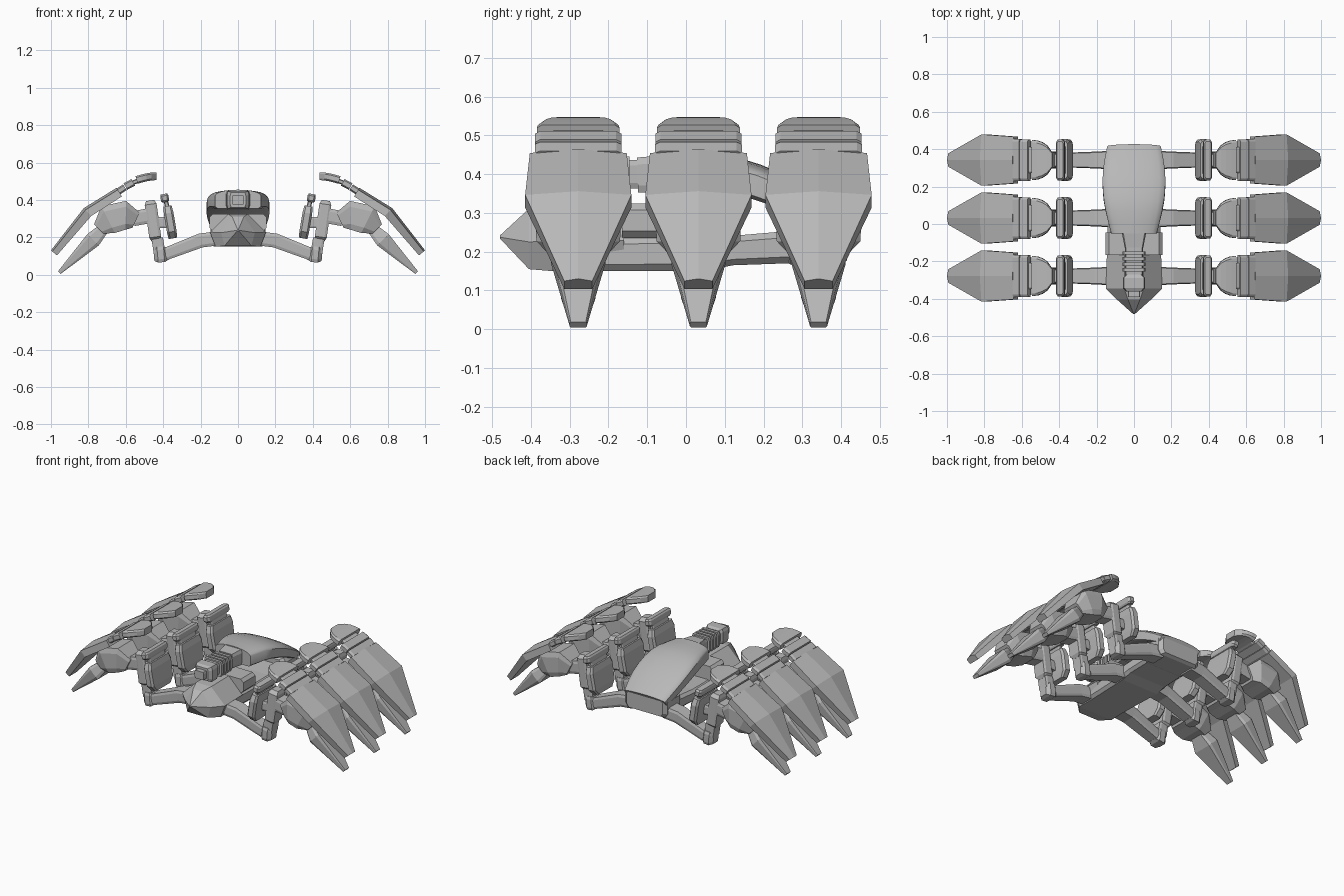
import bpy, bmesh, math
from mathutils import Vector

if "Cube" in bpy.data.objects:
    bpy.data.objects.remove(bpy.data.objects["Cube"])

grey = bpy.data.materials.new("plain grey")
grey.diffuse_color = (0.48, 0.48, 0.48, 1)
grey.use_nodes = True
grey.node_tree.nodes["Principled BSDF"].inputs["Base Color"].default_value = grey.diffuse_color


def mirrored(half):
    """Complete a unit cross-section (width, thickness) from its right half."""
    return half + [(-u, v) for u, v in reversed(half) if u > 0]


BOX = mirrored([(.88, -1), (1, -.6), (1, .6), (.88, 1)])
SLAB = mirrored([(1, -1), (1, .55), (0, 1)])
HULL = mirrored([(.8, -1), (1, -.1), (.35, 1)])
DOME = mirrored([(.9, -1), (1, -.8)] +
                [(math.cos(math.pi * i / 10), .35 + .65 * math.sin(math.pi * i / 10)) for i in range(5)] + [(0, 1)])


def loft(name, path, section=BOX, side=0, y=0, upright=False):
    """Loft a section along points (run, height, half thickness, half width).
    side = +-1 runs along x at depth y; side = 0 runs along y, centred on x."""
    bm = bmesh.new()
    rings = []
    for i, (r, z, t, w) in enumerate(path):
        a, b = path[max(i - 1, 0)], path[min(i + 1, len(path) - 1)]
        d = Vector((b[0] - a[0], b[1] - a[1])).normalized()
        n = Vector((0, 1)) if upright else Vector((-d.y, d.x))
        if n.y < 0:
            n = -n
        ring = []
        for u, v in section:
            run, h = r + n.x * v * t, z + n.y * v * t
            ring.append(bm.verts.new((side * run, y + u * w, h) if side else (u * w, run, h)))
        rings.append(ring)
    k = len(section)
    for p, q in zip(rings, rings[1:]):
        for j in range(k):
            bm.faces.new((p[j], p[(j + 1) % k], q[(j + 1) % k], q[j]))
    bm.faces.new(rings[0])
    bm.faces.new(rings[-1])
    bmesh.ops.recalc_face_normals(bm, faces=bm.faces)
    me = bpy.data.meshes.new(name)
    bm.to_mesh(me)
    bm.free()
    ob = bpy.data.objects.new(name, me)
    bpy.context.collection.objects.link(ob)
    me.materials.append(grey)
    return ob


def bar(start, end, t, w, chamfer=0.0):
    """Straight path of constant size; chamfer insets both ends."""
    a, b = Vector(start), Vector(end)
    if not chamfer:
        return [(*a, t, w), (*b, t, w)]
    step = (b - a).normalized() * chamfer
    ts, ws = t - chamfer * .5, w - chamfer
    return [(*a, ts, ws), (*(a + step), t, w), (*(b - step), t, w), (*b, ts, ws)]


def limbs(part, path, section=BOX):
    """Repeat a limb part on both sides in all three rows."""
    for side, label in ((1, "right"), (-1, "left")):
        for i, row in enumerate(("front", "middle", "rear")):
            loft(f"{label}_{row}_{part}", path, section, side, -.278 + .31 * i)


# Hull: pointed nose, long base, raised deck and rear block
loft("nose", [(-.48, .238, .004, .006), (-.405, .233, .078, .09),
              (-.345, .237, .087, .15), (-.16, .237, .087, .145)], HULL, upright=True)
loft("hull_base", [(-.33, .193, .043, .13), (.05, .195, .045, .145),
                   (.12, .203, .038, .145), (.40, .22, .045, .14)], upright=True)
loft("deck", bar((-.165, .28), (-.045, .28), .045, .153))
loft("rear_block", bar((.25, .23), (.415, .23), .063, .147, .02))

# Arched back shell rising from the rear block
arch = []
for i in range(9):
    s = i / 8
    arch.append((-.05 + .46 * s, .405 - .14 * max(0, (s - .25) / .75) ** 1.6,
                 .05 - .018 * s * s, .122 + .046 * math.sin(math.pi * .85 * s)))
shell = loft("back_shell", arch, DOME)
bpy.ops.object.select_all(action='DESELECT')
shell.select_set(True)
bpy.context.view_layer.objects.active = shell
bpy.ops.object.shade_smooth_by_angle(angle=math.radians(35))

# Ribbed neck and turret over the nose
loft("neck_core", bar((-.28, .40), (-.03, .40), .037, .048))
loft("neck_collar", [(-.125, .398, .045, .05), (-.04, .40, .05, .066)])
for i in range(4):
    y = -.155 - .03 * i
    loft("neck_rib", bar((y - .009, .398), (y + .009, .398), .048, .062))
loft("turret", bar((-.36, .40), (-.27, .40), .048, .06, .018))
loft("turret_muzzle", bar((-.39, .40), (-.35, .40), .025, .032))

# Arm, shin and guard plate
limbs("arm", [(.11, .195, .038, .05), (.20, .183, .038, .045), (.39, .11, .033, .038)])
limbs("elbow", bar((.375, .112), (.45, .105), .042, .045, .02))
limbs("knee", bar((.42, .12), (.432, .195), .031, .036))
limbs("shin", bar((.44, .182), (.47, .397), .032, .046, .02))
limbs("shin_pivot", bar((.35, .28), (.46, .28), .03, .035))
limbs("guard_plate", [(.348, .195, .023, .075), (.354, .23, .026, .108),
                      (.371, .33, .026, .112), (.377, .368, .022, .098)])
limbs("guard_neck", bar((.377, .36), (.388, .40), .012, .08))
limbs("guard_cap", bar((.388, .388), (.396, .432), .022, .11, .01))

# Claw with its lower talon
limbs("claw_joint", bar((.45, .32), (.56, .30), .04, .043))
limbs("claw_block", [(.545, .292, .045, .055), (.60, .318, .077, .085),
                     (.695, .295, .08, .085), (.745, .245, .035, .06)])
limbs("lower_claw", [(.72, .245, .03, .045), (.775, .187, .043, .07), (.955, .012, .01, .022)])

# Upper armour shell with banded hinge and rounded cap
limbs("upper_shell", [(.635, .442, .027, .125), (.805, .335, .029, .137), (.984, .117, .021, .036)], SLAB)
limbs("shell_hinge", bar((.64, .445), (.605, .468), .018, .112))
limbs("shell_band", bar((.602, .472), (.56, .494), .02, .111))
limbs("cap_neck", bar((.57, .488), (.53, .506), .012, .07))
cap = []
for i in range(5):
    s = i / 4
    cap.append((.542 - .106 * s, .507 + .02 * math.sin(s * math.pi / 2), .021, .107 * math.sqrt(1 - .87 * s * s)))
limbs("shell_cap", cap)
